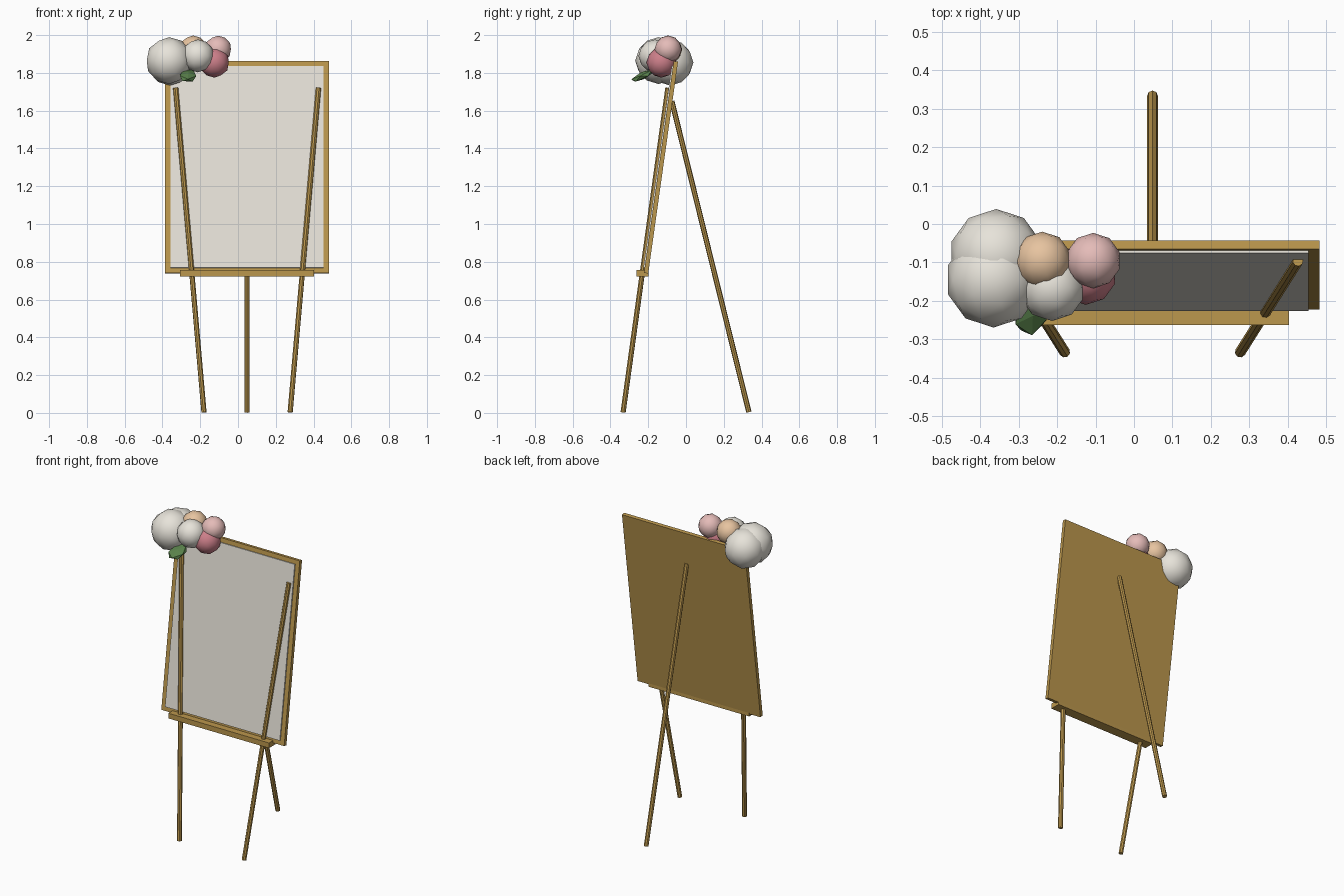
import bpy
from math import radians
from mathutils import Vector, Matrix

if "Cube" in bpy.data.objects:
    bpy.data.objects.remove(bpy.data.objects["Cube"], do_unlink=True)


def material(name, rgb):
    m = bpy.data.materials.new(name)
    m.use_nodes = True
    m.diffuse_color = (*rgb, 1)
    m.node_tree.nodes["Principled BSDF"].inputs["Base Color"].default_value = (*rgb, 1)
    return m


GOLD = material("golden wood", (0.50, 0.31, 0.075))
PAPER = material("off white", (0.80, 0.77, 0.70))
PINK = material("pale pink", (0.78, 0.50, 0.48))
ROSE = material("rose", (0.60, 0.21, 0.25))
PEACH = material("peach", (0.80, 0.55, 0.35))
GREEN = material("leaf green", (0.10, 0.22, 0.07))


def finish(name, mat):
    ob = bpy.context.object
    ob.name = name
    ob.data.materials.append(mat)
    return ob


def box(name, size, centre, mat, tilt=None):
    bpy.ops.mesh.primitive_cube_add(size=1)
    ob = finish(name, mat)
    ob.data.transform(Matrix.Diagonal((*size, 1)))
    ob.location = centre
    if tilt:
        ob.rotation_euler.x = tilt
    return ob


def rod(name, bottom, top, mat, radius=0.014):
    a, b = Vector(bottom), Vector(top)
    bpy.ops.mesh.primitive_cylinder_add(vertices=8, radius=radius, depth=(b - a).length,
                                        location=(a + b) / 2)
    ob = finish(name, mat)
    ob.rotation_euler = (b - a).to_track_quat("Z", "Y").to_euler()
    return ob


def bloom(name, centre, radius, mat):
    bpy.ops.mesh.primitive_ico_sphere_add(subdivisions=2, radius=radius, location=centre)
    ob = finish(name, mat)
    bpy.ops.object.shade_smooth()
    return ob


# Leaning board with a thin paper sheet on its front
MID = 0.048
TILT = radians(-8)
board_centre = Vector((MID, -0.1325, 1.30))
box("board", (0.867, 0.023, 1.132), board_centre, GOLD, TILT)
offset = Matrix.Rotation(TILT, 3, "X") @ Vector((0, -0.0145, 0))
box("paper_sheet", (0.81, 0.008, 1.078), board_centre + offset, PAPER, TILT)

# Ledge under the board
box("ledge", (0.71, 0.064, 0.033), (MID, -0.231, 0.739), GOLD)

# Easel legs: mirrored front pair and one at the back
for side, name in ((1, "front_leg_left"), (-1, "front_leg_right")):
    rod(name, (MID + side * 0.228, -0.333, 0.003), (MID + side * 0.378, -0.096, 1.72), GOLD)
rod("back_leg", (MID, 0.333, 0.004), (MID, -0.075, 1.65), GOLD)

# Flower cluster on the top corner
bloom("white_flower_front", (-0.365, -0.145, 1.865), 0.124, PAPER)
bloom("white_flower_back", (-0.358, -0.083, 1.855), 0.122, PAPER)
bloom("white_flower_small", (-0.213, -0.165, 1.89), 0.087, PAPER)
bloom("peach_flower", (-0.238, -0.095, 1.923), 0.075, PEACH)
bloom("pink_flower", (-0.106, -0.095, 1.925), 0.072, PINK)
bloom("rose_flower", (-0.125, -0.13, 1.855), 0.08, ROSE)

# Flattened leaf drooping to the front
bpy.ops.mesh.primitive_ico_sphere_add(subdivisions=1, radius=1, location=(-0.265, -0.23, 1.785))
leaf = finish("leaf", GREEN)
leaf.data.transform(Matrix.Diagonal((0.05, 0.07, 0.02, 1)))
leaf.rotation_euler = (radians(24), radians(12), radians(-10))
